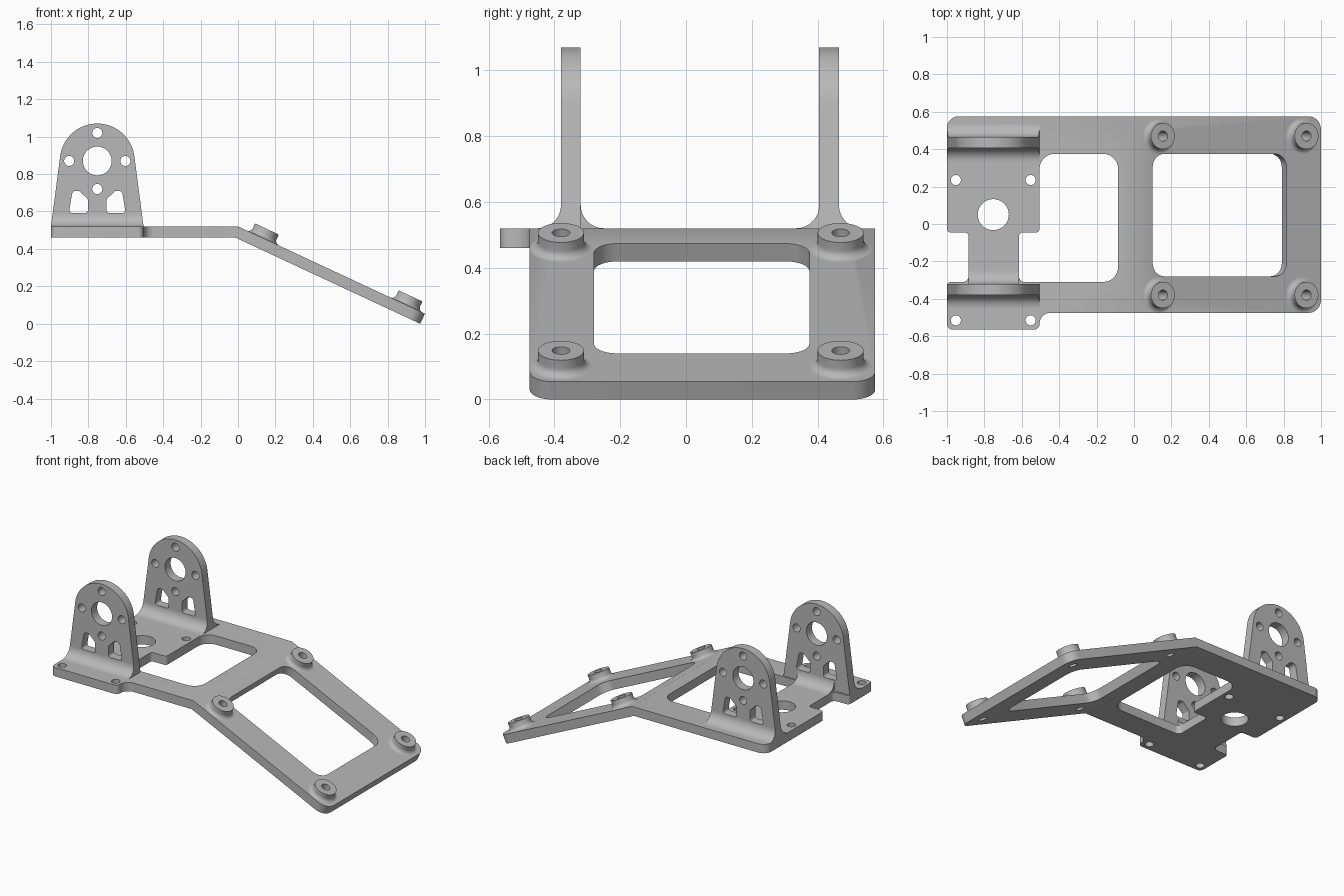
import bpy, bmesh, math
from mathutils import Matrix, Vector

cube = bpy.data.objects.get("Cube")
if cube:
    bpy.data.objects.remove(cube)

grey = bpy.data.materials.new("matte grey")
grey.use_nodes = True
COLOUR = (0.48, 0.48, 0.48, 1)
grey.diffuse_color = COLOUR
grey.node_tree.nodes["Principled BSDF"].inputs["Base Color"].default_value = COLOUR

TOP, THICK = 0.52, 0.06          # deck top height and plate thickness
TILT = math.radians(25)          # slope of the lower deck
MID = -0.7525                    # x centre of the uprights
BASE_HALF, ARC_R, ARC_Z = 0.2475, 0.2, 0.87
HOLE, FILLET = 0.027, 0.07


def finish(bm, name, matrix=None):
    """Turn a bmesh into an object, smooth except at sharp edges."""
    if matrix:
        bm.transform(matrix)
    bmesh.ops.recalc_face_normals(bm, faces=bm.faces[:])
    for f in bm.faces:
        f.smooth = True
    for e in bm.edges:
        e.smooth = e.calc_face_angle(3) < math.radians(30)
    mesh = bpy.data.meshes.new(name)
    bm.to_mesh(mesh)
    bm.free()
    mesh.materials.append(grey)
    obj = bpy.data.objects.new(name, mesh)
    bpy.context.collection.objects.link(obj)
    return obj


def circle(x, y, r, n=32):
    return [(x + r * math.cos(i * math.tau / n), y + r * math.sin(i * math.tau / n))
            for i in range(n)]


def rounded(corners, n=7):
    """Polygon from (x, y, radius) corners with arc-rounded corners."""
    out = []
    for i, (x, y, r) in enumerate(corners):
        p = Vector((x, y))
        a = (Vector(corners[i - 1][:2]) - p).normalized()
        b = (Vector(corners[(i + 1) % len(corners)][:2]) - p).normalized()
        half = a.angle(b) / 2
        centre = p + (a + b).normalized() * (r / math.sin(half))
        start = p + a * (r / math.tan(half)) - centre
        end = p + b * (r / math.tan(half)) - centre
        sweep = math.atan2(start.x * end.y - start.y * end.x, start.dot(end))
        for k in range(n + 1):
            out.append(tuple(centre + Matrix.Rotation(sweep * k / n, 2) @ start))
    return out


def slab(loops, depth):
    """Closed plate from an outline and hole loops, from z = 0 to z = depth."""
    bm = bmesh.new()
    rings = []
    for z in (0, depth):
        edges, layer = [], []
        for loop in loops:
            vs = [bm.verts.new((x, y, z)) for x, y in loop]
            edges += [bm.edges.new((vs[i - 1], vs[i])) for i in range(len(vs))]
            layer.append(vs)
        bmesh.ops.triangle_fill(bm, edges=edges, use_beauty=True, normal=(0, 0, 1))
        rings.append(layer)
    for low, high in zip(*rings):
        for i in range(len(low)):
            bm.faces.new((low[i - 1], low[i], high[i], high[i - 1]))
    return bm


# Bent base plate, drawn flat and then folded along x = 0
LENGTH = 1.103
outline = rounded([
    (-1, -.565, .03), (-.505, -.565, .03), (-.505, -.475, .058),
    (LENGTH, -.475, .07), (LENGTH, .575, .07), (-1, .575, .06),
    (-1, -.045, .02), (-.885, -.045, .02), (-.885, -.31, .03), (-1, -.31, .02)])
deck_window = rounded([
    (-.085, .375, .08), (-.505, .375, .08), (-.505, -.045, .02),
    (-.615, -.045, .02), (-.615, -.31, .03), (-.085, -.31, .08)])
slope_window = rounded([
    (.11, -.28, .07), (.9, -.28, .07), (.9, .375, .07), (.11, .375, .07)])
boss_spots = [(s, y) for s in (.146, .993) for y in (-.38, .47)]
holes = [circle(MID, .05, .083, 48)]
holes += [circle(MID + dx, y, HOLE) for dx in (-.2, .2) for y in (.235, -.515)]
holes += [circle(s, y, HOLE) for s, y in boss_spots]

plate = slab([outline, deck_window, slope_window] + holes, -THICK)
bmesh.ops.bisect_plane(plate, geom=plate.verts[:] + plate.edges[:] + plate.faces[:],
                       plane_co=(0, 0, 0), plane_no=(1, 0, 0))
fold = Matrix.Rotation(TILT, 3, 'Y')
for v in plate.verts:
    if v.co.x > 0.001:
        v.co = fold @ v.co
    elif v.co.x > -0.001:
        v.co.x = v.co.z * math.tan(TILT / 2)
finish(plate, "base_plate", Matrix.Translation((0, 0, TOP)))

# Mounting bosses with flared feet, standing square to the slope
BOSS_R, BOSS_H, FLARE = 0.07, 0.053, 0.025
boss_profile = [(HOLE, 0), (HOLE, BOSS_H), (BOSS_R, BOSS_H)]
boss_profile += [(BOSS_R + FLARE * (1 - math.cos(a)), FLARE * (1 - math.sin(a)))
                 for a in (k * math.pi / 12 for k in range(7))]
for n, (s, y) in enumerate(boss_spots):
    bm = bmesh.new()
    rings = [[bm.verts.new((px, py, z)) for px, py in circle(0, 0, r, 40)]
             for r, z in boss_profile]
    for a, b in zip(rings, rings[1:]):
        for i in range(len(a)):
            bm.faces.new((a[i - 1], a[i], b[i], b[i - 1]))
    # close the underside against the plate
    a, b = rings[-1], rings[0]
    for i in range(len(a)):
        bm.faces.new((a[i - 1], a[i], b[i], b[i - 1]))
    place = Matrix.Translation((0, 0, TOP)) @ fold.to_4x4() @ Matrix.Translation((s, y, 0))
    finish(bm, f"mounting_boss_{n + 1}", place)

# Upright brackets: tapered sides tangent to a round head
rise = ARC_Z - TOP
tangent = math.acos(ARC_R / math.hypot(BASE_HALF, rise)) - math.atan2(rise, BASE_HALF)
upright = [(MID - BASE_HALF, TOP), (MID + BASE_HALF, TOP)]
for k in range(33):
    a = tangent + (math.pi - 2 * tangent) * k / 32
    upright.append((MID + ARC_R * math.cos(a), ARC_Z + ARC_R * math.sin(a)))
cutouts = [circle(MID, ARC_Z, .077, 48)]
cutouts += [circle(MID + dx, ARC_Z + dz, HOLE)
            for dx, dz in ((.15, 0), (-.15, 0), (0, .15), (0, -.15))]
vent = rounded([(.05, .592, .015), (.152, .592, .015), (.132, .71, .018),
                (.096, .71, .015), (.05, .665, .015)], 4)
cutouts += [[(MID + side * x, z) for x, z in vent] for side in (-1, 1)]


def fillet(name, y, direction, left, right, taper):
    """Concave strip where an upright meets the deck."""
    profile = [(0, 0)] + [
        (FILLET * (1 - math.cos(a)), FILLET * (1 - math.sin(a)))
        for a in (k * math.pi / 20 for k in range(11))]
    bm = bmesh.new()
    ends = [[bm.verts.new((x + inward * taper * dz, y + direction * dy, TOP + dz))
             for dy, dz in profile] for x, inward in ((left, 1), (right, -1))]
    for i in range(len(profile)):
        bm.faces.new((ends[0][i - 1], ends[0][i], ends[1][i], ends[1][i - 1]))
    for ring in ends:
        for i in range(1, len(ring) - 1):
            bm.faces.new((ring[0], ring[i], ring[i + 1]))
    finish(bm, name)


slant = math.tan(tangent)
edges = (MID - BASE_HALF, MID + BASE_HALF, slant)
for label, near, inner in (("front", -.38, (-.885, -.615, 0)), ("rear", .405, edges)):
    far = near + THICK
    stand = Matrix.Translation((0, far, 0)) @ Matrix.Rotation(math.pi / 2, 4, 'X')
    finish(slab([upright] + cutouts, THICK), f"{label}_upright", stand)
    spans = (edges, inner) if label == "front" else (inner, edges)
    fillet(f"{label}_upright_near_fillet", near, -1, *spans[0])
    fillet(f"{label}_upright_far_fillet", far, 1, *spans[1])
